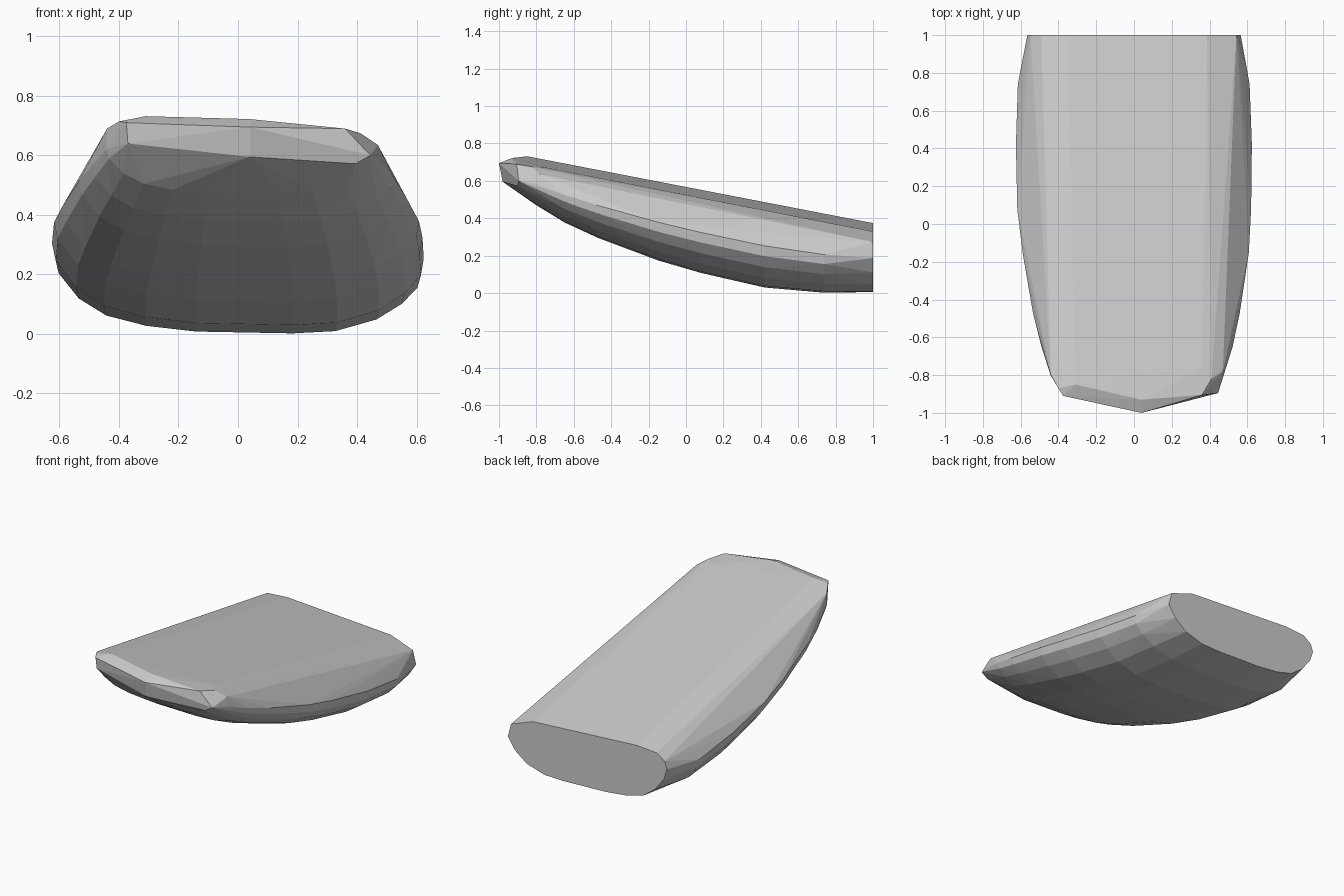
import bpy, bmesh

grey = bpy.data.materials.new("stone_grey")
grey.diffuse_color = (0.6, 0.6, 0.6, 1)

# Cross-sections: side fraction across, height fraction from belly to top plane
BACK = [(0.96, 0.85), (1, 0.58), (0.91, 0.33), (0.76, 0.125), (0.535, 0.01),
        (0.3, 0), (-0.23, 0.03), (-0.5, 0.075), (-0.7, 0.155), (-0.85, 0.32),
        (-0.96, 0.53), (-1, 0.71), (-0.97, 0.84), (-0.87, 0.95)]
MIDDLE = [(1, 0.56), (0.985, 0.42), (0.9, 0.27), (0.76, 0.125), (0.535, 0.02),
          (0.3, 0), (-0.23, 0.015), (-0.5, 0.06), (-0.72, 0.14), (-0.87, 0.27),
          (-0.98, 0.46), (-1, 0.58)]

# Stations along the body: y, left width, right width, belly height
STATIONS = [(1.0, 0.565, 0.565, 0.006), (0.74, 0.615, 0.612, 0.002),
            (0.42, 0.625, 0.624, 0.03), (0.08, 0.618, 0.62, 0.108),
            (-0.15, 0.59, 0.608, 0.175), (-0.47, 0.535, 0.56, 0.295),
            (-0.65, 0.49, 0.522, 0.378), (-0.8, 0.442, 0.475, 0.47)]


def top_height(x, y):
    """Sloping, slightly tilted flat top."""
    return 0.353 - 0.061 * x - 0.1945 * (y - 1)


points = []
for y, left, right, belly in STATIONS:
    for u, v in (BACK if y == 1 else MIDDLE):
        x = u * (right if u > 0 else left)
        points.append((x, y, belly + v * (top_height(x, y) - belly)))

# Straight edges of the flat top
for x, y in ((-0.35, 1), (0.387, 1), (-0.31, -0.85), (0.36, -0.76)):
    points.append((x, y, top_height(x, y)))

# Blunt pointed nose
points += [(0.04, -1, 0.695), (0.04, -0.98, 0.595),
           (-0.375, -0.91, 0.71), (-0.37, -0.905, 0.64),
           (0.445, -0.895, 0.60), (0.395, -0.9, 0.572), (0.36, -0.905, 0.69),
           (0.04, -0.93, 0.722), (-0.40, -0.87, 0.714), (-0.44, -0.80, 0.69),
           (0.47, -0.78, 0.635), (0.41, -0.82, 0.675)]

# Faceted convex body
bm = bmesh.new()
for p in points:
    bm.verts.new(p)
bmesh.ops.convex_hull(bm, input=bm.verts[:])
loose = [v for v in bm.verts if not v.link_faces]
bmesh.ops.delete(bm, geom=loose, context='VERTS')
bmesh.ops.dissolve_limit(bm, angle_limit=0.02, verts=bm.verts[:], edges=bm.edges[:])
bmesh.ops.recalc_face_normals(bm, faces=bm.faces[:])

mesh = bpy.data.meshes.new("faceted_body")
bm.to_mesh(mesh)
bm.free()
mesh.materials.append(grey)
body = bpy.data.objects.new("faceted_body", mesh)
bpy.context.collection.objects.link(body)
